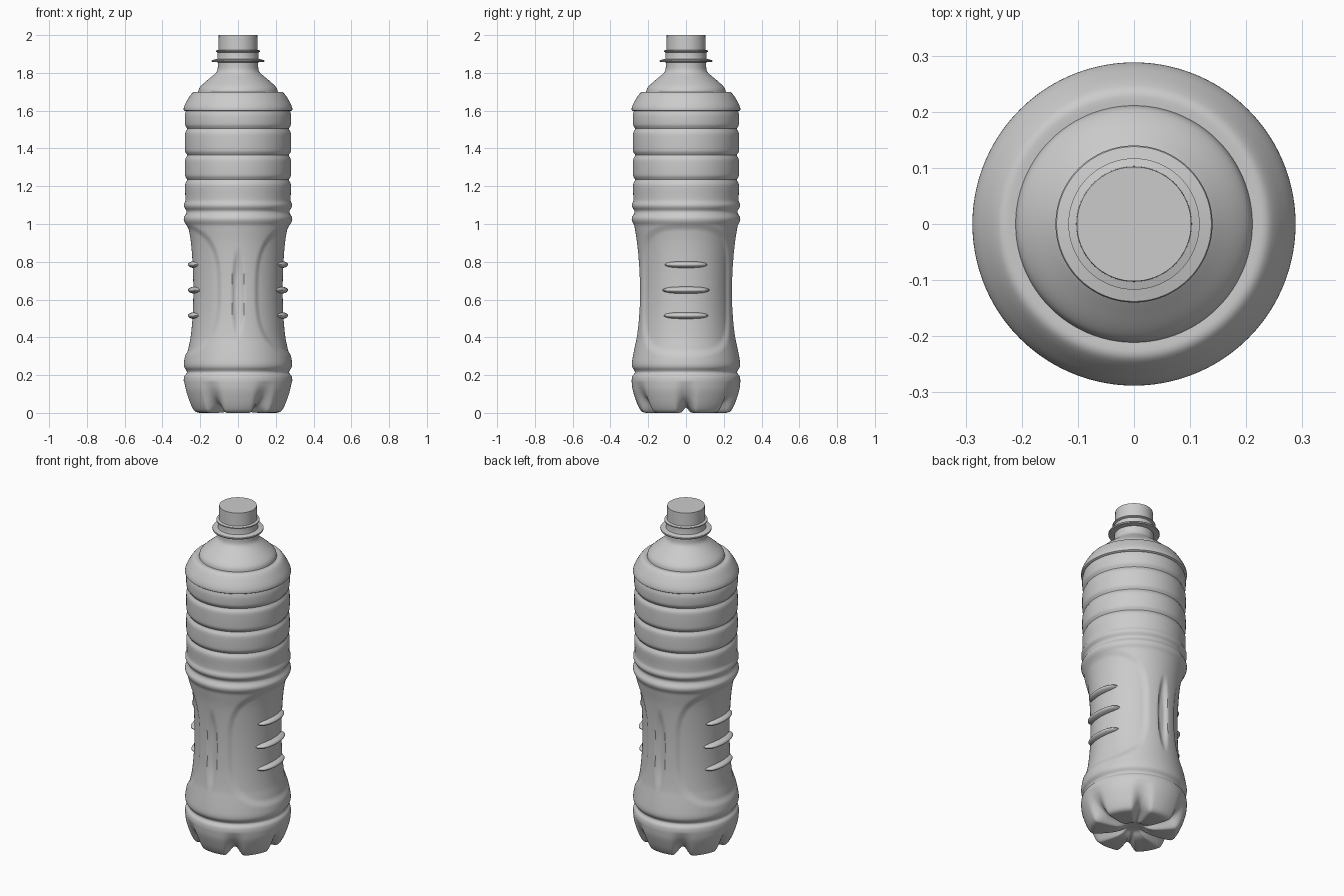
import bpy, bmesh, math
from mathutils import Vector

if "Cube" in bpy.data.objects:
    bpy.data.objects.remove(bpy.data.objects["Cube"])


def smoothstep(t):
    t = max(0.0, min(1.0, t))
    return t * t * (3 - 2 * t)


def spline(pts, counts):
    """Catmull-Rom curve through (r, z) points, counts[i] steps on each span."""
    p = [Vector(q) for q in pts]
    p = [p[0]] + p + [p[-1]]
    out = []
    for i, n in enumerate(counts):
        a, b, c, d = p[i:i + 4]
        # tangents scaled by span length, so uneven spacing does not overshoot
        L = (c - b).length
        m0 = (c - a).normalized() * L
        m1 = (d - b).normalized() * L
        for k in range(n):
            t = k / n
            out.append(b * (2*t**3 - 3*t*t + 1) + m0 * (t**3 - 2*t*t + t)
                       + c * (3*t*t - 2*t**3) + m1 * (t**3 - t*t))
    out.append(p[-2])
    return out


def steps(pts, size=0.01):
    return [max(2, math.ceil(math.dist(a, b) / size)) for a, b in zip(pts, pts[1:])]


def revolve(name, rows, cols, shape):
    """Surface of revolution; shape(row, angle) gives the local (r, z)."""
    bm = bmesh.new()
    grid = []
    for i in range(rows):
        ring = []
        for j in range(cols):
            a = 2 * math.pi * j / cols
            r, z = shape(i, a)
            ring.append(bm.verts.new((r * math.cos(a), r * math.sin(a), z)))
        grid.append(ring)
    for lo, hi in zip(grid, grid[1:]):
        for j in range(cols):
            k = (j + 1) % cols
            bm.faces.new((lo[j], lo[k], hi[k], hi[j]))
    bmesh.ops.remove_doubles(bm, verts=bm.verts, dist=1e-5)
    bmesh.ops.recalc_face_normals(bm, faces=bm.faces)
    return finish(name, bm)


def finish(name, bm):
    me = bpy.data.meshes.new(name)
    bm.to_mesh(me)
    bm.free()
    ob = bpy.data.objects.new(name, me)
    bpy.context.collection.objects.link(ob)
    bpy.ops.object.select_all(action='DESELECT')
    ob.select_set(True)
    bpy.context.view_layer.objects.active = ob
    bpy.ops.object.shade_smooth_by_angle(angle=math.radians(35))
    return ob


# Base: one section through a foot, one through a valley between feet
foot = [(0, .03), (.045, .028), (.075, .012), (.11, .003), (.2, .0), (.232, .006),
        (.252, .035), (.27, .08), (.283, .125), (.288, .17)]
valley = [(0, .03), (.045, .029), (.075, .028), (.11, .029), (.175, .038), (.205, .05),
          (.23, .068), (.253, .093), (.274, .13), (.288, .17)]

# Lower ring, waist, and double ring above it
side = [(.288, .17), (.284, .195), (.271, .212), (.272, .222), (.284, .24), (.287, .26),
        (.281, .3), (.271, .35), (.261, .4), (.251, .5), (.247, .6), (.247, .7),
        (.251, .8), (.259, .9), (.27, .97), (.275, .995), (.285, 1.015), (.287, 1.033),
        (.274, 1.057), (.273, 1.07), (.285, 1.09), (.286, 1.105), (.279, 1.122)]
# Label bands separated by grooves
for z in (1.235, 1.365, 1.505):
    side += [(.281, z - .035), (.278, z - .018), (.269, z), (.278, z + .014), (.281, z + .03)]
side += [(.281, 1.575), (.276, 1.597)]

# Shoulder: two domes with a crease between them
shoulder = [(.276, 1.597), (.287, 1.602), (.284, 1.625), (.266, 1.66), (.247, 1.688),
            (.234, 1.698), (.211, 1.698)]
dome = [(.211, 1.698), (.207, 1.716), (.19, 1.737), (.15, 1.772), (.123, 1.795),
        (.11, 1.812), (.107, 1.83), (.107, 1.858)]

base_counts = steps(foot, .012)
foot_curve = spline(foot, base_counts)
valley_curve = spline(valley, base_counts)
n_base = len(foot_curve)
curve = foot_curve + spline(side, steps(side))[1:]
curve += spline(shoulder, steps(shoulder))[1:] + spline(dome, steps(dome))[1:]


def body_shape(i, a):
    r, z = curve[i]
    deg = math.degrees(a)
    if i < n_base:
        d = abs((deg + 30) % 60 - 30)
        w = smoothstep((14 - d) / 13)
        p = foot_curve[i].lerp(valley_curve[i], w)
        return p.x, p.y
    # recessed grip panels on both sides
    d = abs((deg + 90) % 180 - 90)
    s = ((d / 66) ** 3 + (abs(z - .65) / .335) ** 3) ** (1 / 3)
    r -= .010 * smoothstep((1.06 - s) / .12)
    # upright flutes at front and back
    d = math.radians(abs(deg % 180 - 90)) * .25
    q = (d / .037) ** 2 + ((z - .63) / .255) ** 2
    r -= .016 * smoothstep((1 - q) / .9)
    return r, z


revolve("bottle_body", len(curve), 192, body_shape)

# Neck with support flange, collar and closed top
neck = [(.107, 1.856), (.138, 1.858), (.14, 1.864), (.138, 1.868), (.11, 1.874),
        (.108, 1.885), (.108, 1.908), (.117, 1.912), (.117, 1.918), (.103, 1.922),
        (.102, 2.0), (0, 2.0)]
revolve("bottle_neck", len(neck), 64, lambda i, a: neck[i])

# Grip ribs: three flattened ellipsoids on each panel
for sx, label in ((1, "right"), (-1, "left")):
    for n, (z, half) in enumerate(((.515, .118), (.65, .124), (.785, .113))):
        bm = bmesh.new()
        bmesh.ops.create_uvsphere(bm, u_segments=40, v_segments=20, radius=1)
        bmesh.ops.scale(bm, vec=(.055, half, .021), verts=bm.verts)
        bmesh.ops.translate(bm, vec=(sx * .21, 0, z), verts=bm.verts)
        finish(f"grip_rib_{label}_{n + 1}", bm)
